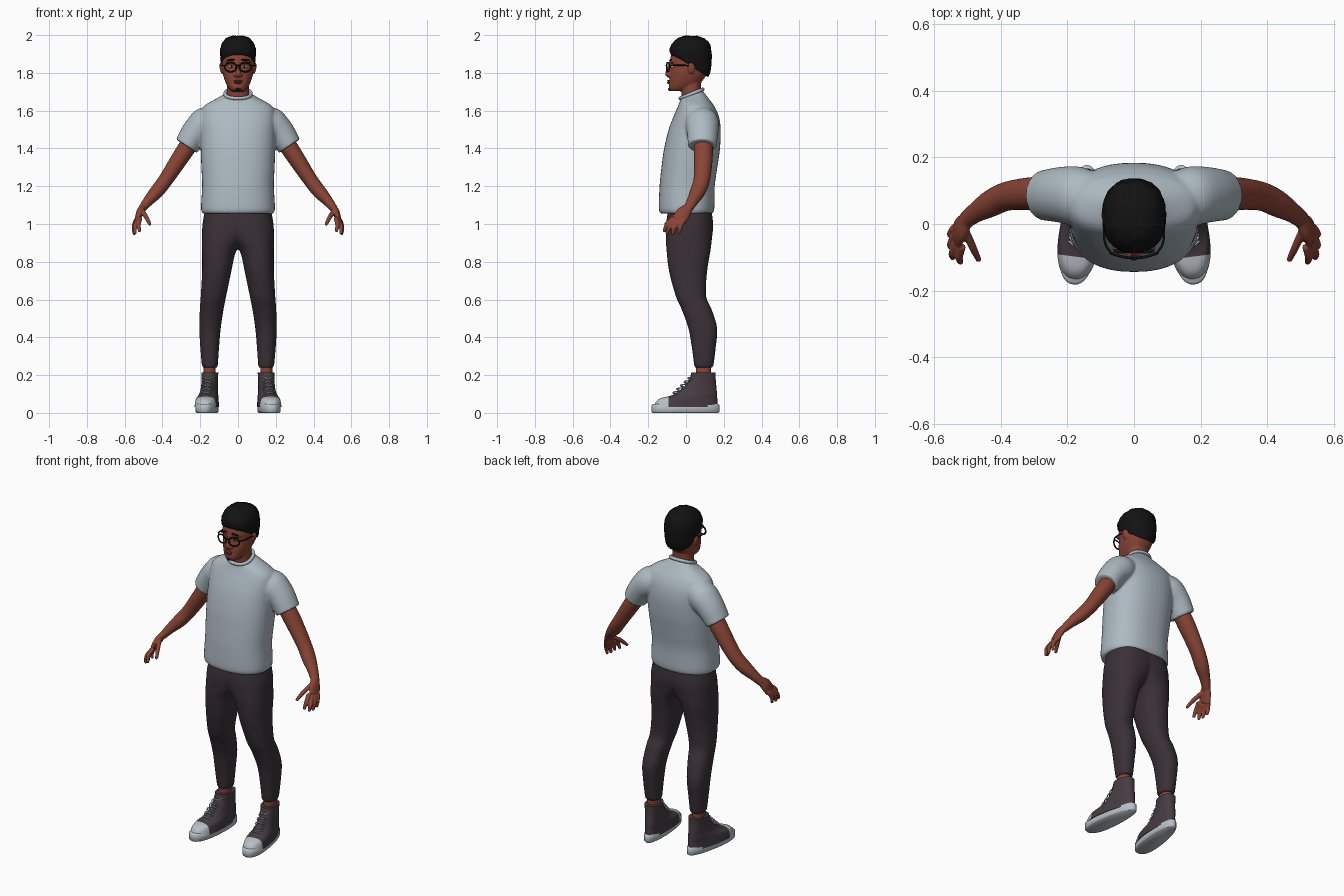
import bpy, bmesh, math, random
from mathutils import Vector, Matrix

random.seed(4)
cube = bpy.data.objects.get("Cube")
if cube:
    bpy.data.objects.remove(cube)


def colour(name, r, g, b):
    mat = bpy.data.materials.new(name)
    mat.use_nodes = True
    mat.diffuse_color = (r, g, b, 1)
    shader = mat.node_tree.nodes["Principled BSDF"]
    shader.inputs["Base Color"].default_value = (r, g, b, 1)
    shader.inputs["Roughness"].default_value = 0.8
    return mat


SKIN = colour("brown skin", 0.25, 0.058, 0.036)
LIPS = colour("dark lips", 0.15, 0.032, 0.026)
BLACK = colour("black hair and frames", 0.006, 0.006, 0.006)
SHIRT = colour("pale grey cotton", 0.42, 0.49, 0.54)
TROUSER = colour("dark plum cloth", 0.042, 0.030, 0.038)
CANVAS = colour("plum canvas", 0.062, 0.045, 0.054)
RUBBER = colour("light grey rubber", 0.48, 0.53, 0.57)
WHITE = colour("eye white", 0.6, 0.55, 0.52)


def section(z, x0, x1, y0, y1, tilt=0, taper=0, n=40, power=2.3):
    """Rounded horizontal outline; tilt raises the back, taper narrows it."""
    pts = []
    for i in range(n):
        a = math.tau * i / n
        c, s = math.cos(a), math.sin(a)
        px = math.copysign(abs(c) ** (2 / power), c)
        py = math.copysign(abs(s) ** (2 / power), s)
        dy = py * (y1 - y0) / 2
        pts.append(Vector(((x0 + x1) / 2 + px * (x1 - x0) / 2 * (1 - taper * py),
                           (y0 + y1) / 2 + dy, z + tilt * dy)))
    return pts


def skin(bm, rings, steps=4):
    """Surface through closed outlines, eased between them and capped."""
    fine = []
    last = len(rings) - 1
    for k in range(last):
        quad = [rings[max(0, min(last, k + d))] for d in (-1, 0, 1, 2)]
        for j in range(steps):
            t = j / steps
            fine.append([((b * 2) + (c - a) * t + (a * 2 - b * 5 + c * 4 - d) * t * t
                          + (b * 3 - a - c * 3 + d) * t ** 3) / 2 for a, b, c, d in zip(*quad)])
    fine.append(rings[-1])
    loops = [[bm.verts.new(p) for p in ring] for ring in fine]
    for lo, hi in zip(loops, loops[1:]):
        for i in range(len(lo)):
            j = (i + 1) % len(lo)
            bm.faces.new((lo[i], lo[j], hi[j], hi[i]))
    bm.faces.new(loops[0])
    bm.faces.new(loops[-1])


def tube(bm, path, n=20):
    """Limb through (x, y, z, radius, depth radius) stations."""
    pts = [Vector(p[:3]) for p in path]
    rings = []
    for k, p in enumerate(path):
        t = (pts[min(k + 1, len(pts) - 1)] - pts[max(k - 1, 0)]).normalized()
        u = t.cross(Vector((0, 1, 0))).normalized()
        v = t.cross(u)
        rings.append([pts[k] + u * math.cos(a) * p[3] + v * math.sin(a) * p[-1]
                      for a in (math.tau * i / n for i in range(n))])
    skin(bm, rings)


def blob(bm, centre, size, tilt=0):
    mat = Matrix.Translation(centre) @ Matrix.Rotation(tilt, 4, "Y") @ Matrix.Diagonal((*size, 1))
    bmesh.ops.create_uvsphere(bm, u_segments=20, v_segments=12, radius=1, matrix=mat)


def finish(name, bm, mats, mirror=False, voxel=0, relax=0):
    bmesh.ops.recalc_face_normals(bm, faces=bm.faces)
    mesh = bpy.data.meshes.new(name)
    bm.to_mesh(mesh)
    bm.free()
    for m in mats:
        mesh.materials.append(m)
    mesh.shade_smooth()
    if not voxel:
        mesh.set_sharp_from_angle(angle=math.radians(50))
    ob = bpy.data.objects.new(name, mesh)
    bpy.context.collection.objects.link(ob)
    if mirror:
        ob.modifiers.new("mirror", "MIRROR").use_mirror_merge = False
    if voxel:
        mod = ob.modifiers.new("fuse", "REMESH")
        mod.mode, mod.voxel_size, mod.use_smooth_shade = "VOXEL", voxel, True
        mod = ob.modifiers.new("relax", "SMOOTH")
        mod.factor, mod.iterations = 0.5, relax
    return ob


def cord(name, lines, thick, mat, closed=False, mirror=False):
    curve = bpy.data.curves.new(name, "CURVE")
    curve.dimensions, curve.bevel_depth, curve.bevel_resolution = "3D", thick, 2
    curve.use_fill_caps = True
    curve.resolution_u = 6
    for pts in lines:
        sp = curve.splines.new("BEZIER")
        sp.bezier_points.add(len(pts) - 1)
        for bp, p in zip(sp.bezier_points, pts):
            bp.co = p
            bp.handle_left_type = bp.handle_right_type = "AUTO"
        sp.use_cyclic_u = closed
    curve.materials.append(mat)
    ob = bpy.data.objects.new(name, curve)
    bpy.context.collection.objects.link(ob)
    if mirror:
        ob.modifiers.new("mirror", "MIRROR").use_mirror_merge = False
    return ob


# Shirt: torso and sleeves fused
bm = bmesh.new()
torso = [(1.055, .185, -.132, .138), (1.08, .196, -.144, .15), (1.2, .19, -.14, .152),
         (1.3, .194, -.13, .166), (1.4, .198, -.116, .18), (1.5, .2, -.092, .184),
         (1.57, .2, -.066, .174), (1.615, .188, -.046, .155), (1.645, .15, -.034, .135)]
rings = [section(z, -w, w, f, b) for z, w, f, b in torso]
skin(bm, rings + [section(1.685, -.07, .07, -.03, .088, tilt=.35)])
for s in (1, -1):
    tube(bm, [(s * .09, .08, 1.58, .05, .06), (s * .165, .084, 1.54, .084, .088),
              (s * .225, .088, 1.485, .075, .083), (s * .273, .086, 1.412, .066, .075)], n=32)
finish("shirt", bm, [SHIRT], voxel=.007, relax=5)
cord("shirt_collar", [[p + Vector((0, 0, .003)) for p in
                       section(1.686, -.068, .068, -.03, .088, tilt=.4, n=16)]],
     .01, SHIRT, closed=True)

# Trousers: two legs that overlap at the hips
bm = bmesh.new()
leg = [(1.1, -.1, .17, -.09, .13), (1.0, -.1, .188, -.106, .144), (.93, -.05, .19, -.107, .138),
       (.86, .008, .19, -.103, .13), (.75, .035, .19, -.09, .112), (.62, .062, .197, -.055, .106),
       (.55, .076, .202, -.024, .135), (.45, .091, .205, .012, .165),
       (.35, .1, .2, .03, .158), (.26, .106, .192, .042, .147), (.24, .108, .188, .045, .143)]
skin(bm, [section(*row) for row in leg])
finish("trousers", bm, [TROUSER], mirror=True, voxel=.008, relax=5)

# Ankles
bm = bmesh.new()
skin(bm, [section(z, .118, .182, .052, .132, n=24) for z in (.15, .22, .3)])
finish("ankles", bm, [SKIN], mirror=True)

# Shoes
turn = (Matrix.Translation((.148, .1, 0)) @ Matrix.Rotation(math.radians(7), 4, "Z")
        @ Matrix.Translation((0, -.1, 0)))
bm = bmesh.new()
upper = [(.03, .06, -.174, .168, .2), (.06, .057, -.16, .167, .2), (.078, .054, -.135, .166, .18),
         (.092, .05, -.08, .165, .12), (.12, .044, -.032, .163, .05),
         (.17, .042, .014, .158, 0), (.213, .044, .028, .157, 0)]
skin(bm, [section(z, -w, w, f, b, taper=t) for z, w, f, b, t in upper])
bmesh.ops.bisect_plane(bm, geom=bm.verts[:] + bm.edges[:] + bm.faces[:],
                       plane_co=(0, -.1, 0), plane_no=(0, 1, 0))
for f in bm.faces:
    f.material_index = int(f.calc_center_median().y < -.1)
bm.transform(turn)
finish("shoe_uppers", bm, [CANVAS, RUBBER], mirror=True)

bm = bmesh.new()
sole = [(0, -.006), (.006, 0), (.04, 0), (.047, -.006)]
skin(bm, [section(z, -.056 - g, .056 + g, -.184 - g, .178 + g, taper=.17) for z, g in sole], steps=1)
bm.transform(turn)
finish("shoe_soles", bm, [RUBBER], mirror=True)

laces = []
for i in range(5):
    y, z = -.068 + i * .02, .1 + i * .019
    for s in (1, -1):
        laces.append([turn @ Vector(p) for p in
                      ((-s * .03, y + .012, z), (0, y - .002, z + .008), (s * .03, y + .026, z + .014))])
cord("shoe_laces", laces, .0032, RUBBER, mirror=True)

# Arms and hands
bm = bmesh.new()
tube(bm, [(.24, .09, 1.45, .048, .05), (.3, .092, 1.36, .046, .05), (.38, .084, 1.238, .039, .044),
          (.43, .062, 1.172, .037, .041), (.475, .035, 1.122, .028, .031), (.508, .01, 1.08, .021, .026)])
tube(bm, [(.503, .015, 1.09, .019, .024), (.52, -.012, 1.06, .019, .038),
          (.533, -.036, 1.02, .014, .04)])
fingers = [((.518, -.066, 1.03), (.526, -.1, 1.0), (.522, -.114, .965)),
           ((.53, -.052, 1.02), (.546, -.088, .985), (.545, -.1, .953)),
           ((.538, -.034, 1.015), (.551, -.062, .98), (.549, -.07, .95)),
           ((.54, -.012, 1.02), (.551, -.03, .985), (.549, -.034, .956)),
           ((.508, -.02, 1.07), (.485, -.07, 1.035), (.468, -.106, 1.0))]
for joints in fingers:
    tube(bm, [(*p, r, r) for p, r in zip(joints, (.013, .012, .009))], n=12)
    blob(bm, joints[-1], (.009, .009, .009))
finish("arms_and_hands", bm, [SKIN], mirror=True, voxel=.004, relax=3)

# Head, neck, nose and ears
bm = bmesh.new()
skull = [(1.703, .032, -.083, .01), (1.72, .05, -.091, .04), (1.75, .066, -.09, .08),
         (1.79, .079, -.086, .108), (1.83, .084, -.08, .12), (1.87, .084, -.084, .122),
         (1.92, .075, -.068, .11), (1.96, .05, -.03, .08)]
skin(bm, [section(z, -w, w, f, b) for z, w, f, b in skull])
skin(bm, [section(1.62, -.07, .07, -.015, .11), section(1.7, -.059, .059, -.025, .08),
          section(1.79, -.058, .058, -.03, .085)])
tube(bm, [(0, -.078, 1.86, .008, .01), (0, -.088, 1.825, .01, .011), (0, -.098, 1.795, .015, .013),
          (0, -.088, 1.78, .014, .01)])
for s in (1, -1):
    blob(bm, (s * .014, -.089, 1.789), (.011, .012, .009))
    blob(bm, (s * .088, .028, 1.825), (.009, .019, .03), s * .15)
    blob(bm, (s * .036, -.073, 1.86), (.03, .012, .009), s * .1)
finish("head", bm, [SKIN], voxel=.004, relax=3)

# Facial details
bm = bmesh.new()
blob(bm, (0, -.09, 1.758), (.024, .01, .005))
blob(bm, (0, -.09, 1.748), (.02, .011, .006))
finish("lips", bm, [LIPS])
bm = bmesh.new()
blob(bm, (0, -.086, 1.713), (.015, .009, .008))
finish("chin_beard", bm, [BLACK])
bm = bmesh.new()
blob(bm, (.035, -.071, 1.834), (.015, .011, .008))
finish("eyes", bm, [WHITE], mirror=True)
bm = bmesh.new()
blob(bm, (.035, -.08, 1.834), (.006, .004, .007))
finish("irises", bm, [BLACK], mirror=True)
bm = bmesh.new()
blob(bm, (.038, -.081, 1.868), (.024, .008, .005), .08)
finish("eyebrows", bm, [BLACK], mirror=True)

# Glasses
rim = []
for i in range(12):
    a = math.tau * i / 12
    x = .039 + .031 * math.cos(a)
    rim.append((x, -.102 + x * x * 3, 1.83 + .024 * math.sin(a)))
cord("glasses_rims", [rim], .0042, BLACK, closed=True, mirror=True)
cord("glasses_bridge", [[(-.01, -.101, 1.836), (0, -.105, 1.84), (.01, -.101, 1.836)]], .0035, BLACK)
cord("glasses_arms", [[(.069, -.088, 1.838), (.086, -.06, 1.84), (.09, -.01, 1.84),
                       (.092, .03, 1.836)]], .0035, BLACK, mirror=True)

# Hair: slanted hairline with a bumpy surface
bm = bmesh.new()
hair = [(1.825, .08, -.04, .118, -.6), (1.85, .09, -.074, .13, -.4), (1.885, .094, -.084, .135, -.2),
        (1.92, .095, -.086, .135, -.08), (1.955, .085, -.072, .124, 0),
        (1.982, .064, -.046, .096, 0), (1.996, .03, -.01, .055, 0)]
skin(bm, [section(z, -w, w, f, b, tilt=t, n=48) for z, w, f, b, t in hair], steps=4)
middle = Vector((0, .025, 1.89))
for v in bm.verts:
    v.co = middle + (v.co - middle) * random.uniform(.975, 1.02)
finish("hair", bm, [BLACK])
